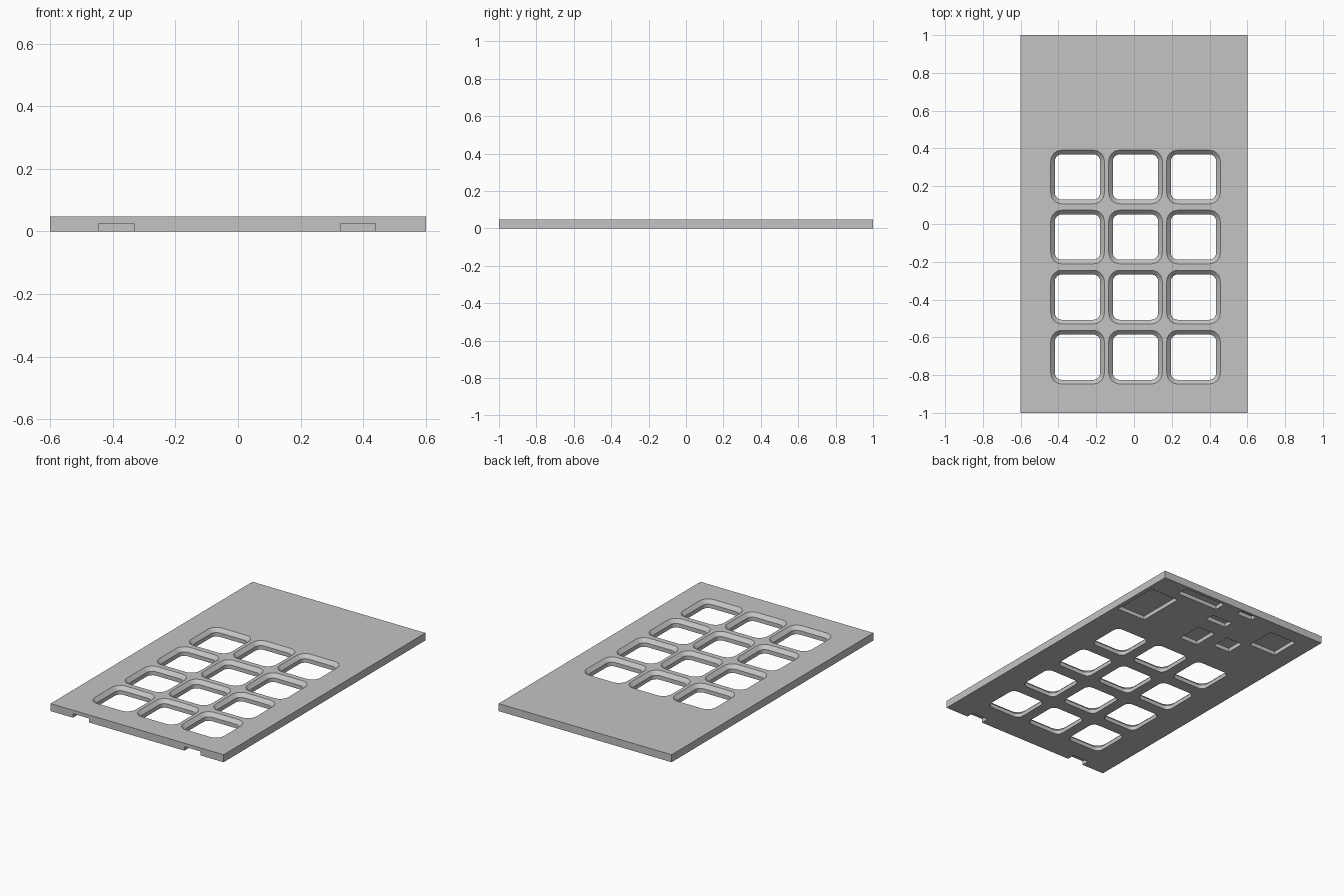
import bpy, bmesh, math

cube = bpy.data.objects.get("Cube")
if cube:
    bpy.data.objects.remove(cube, do_unlink=True)

THICK = 0.047
HALF_DEPTH = 0.025

grey = bpy.data.materials.new("plain grey")
grey.use_nodes = True
colour = (0.55, 0.55, 0.55, 1)
grey.diffuse_color = colour
grey.node_tree.nodes["Principled BSDF"].inputs["Base Color"].default_value = colour


def make_object(name, bm):
    bmesh.ops.recalc_face_normals(bm, faces=bm.faces)
    mesh = bpy.data.meshes.new(name)
    bm.to_mesh(mesh)
    bm.free()
    mesh.materials.append(grey)
    obj = bpy.data.objects.new(name, mesh)
    bpy.context.collection.objects.link(obj)
    return obj


def add_box(bm, x0, x1, y0, y1, z0, z1):
    verts = bmesh.ops.create_cube(bm, size=1)["verts"]
    bmesh.ops.scale(bm, vec=(x1 - x0, y1 - y0, z1 - z0), verts=verts)
    bmesh.ops.translate(bm, vec=((x0 + x1) / 2, (y0 + y1) / 2, (z0 + z1) / 2), verts=verts)


def rounded_ring(bm, cx, cy, half, radius, z, steps=6):
    ring = []
    for corner, (sx, sy) in enumerate([(1, 1), (-1, 1), (-1, -1), (1, -1)]):
        for i in range(steps + 1):
            a = math.pi / 2 * (corner + i / steps)
            ring.append(bm.verts.new((cx + sx * (half - radius) + radius * math.cos(a),
                                      cy + sy * (half - radius) + radius * math.sin(a), z)))
    return ring


def add_key_hole(bm, cx, cy):
    # Straight lower wall, sloping rim at the top
    inner, outer = (0.12, 0.037), (0.142, 0.059)
    levels = [(inner, -0.02), (inner, HALF_DEPTH), (outer, THICK), (outer, THICK + 0.02)]
    rings = [rounded_ring(bm, cx, cy, half, r, z) for (half, r), z in levels]
    for low, high in zip(rings, rings[1:]):
        for i in range(len(low)):
            j = (i + 1) % len(low)
            bm.faces.new((low[i], low[j], high[j], high[i]))
    bm.faces.new(rings[0][::-1])
    bm.faces.new(rings[-1])


# Plate
bm = bmesh.new()
add_box(bm, -0.6, 0.6, -1, 1, 0, THICK)
plate = make_object("keypad_cover_plate", bm)

# Cutters: grid of key openings
bm = bmesh.new()
for col in range(3):
    for row in range(4):
        add_key_hole(bm, -0.299 + 0.307 * col, 0.249 - 0.318 * row)

# Cutters: underside pockets (x0, x1, y0, y1)
pockets = [
    (0.375, 0.575, 0.54, 0.845),
    (0.13, 0.42, 0.905, 0.98),
    (-0.11, 0.0, 0.945, 0.985),
    (-0.045, 0.1, 0.78, 0.84),
    (-0.05, 0.075, 0.515, 0.68),
    (-0.25, -0.135, 0.57, 0.69),
    (-0.48, -0.29, 0.715, 0.905),
]
# Cutters: two clip notches in the front edge
notches = [(-0.445, -0.333, -1.02, -0.95), (0.329, 0.44, -1.02, -0.95)]
for x0, x1, y0, y1 in pockets + notches:
    add_box(bm, x0, x1, y0, y1, -0.02, HALF_DEPTH)
cutter = make_object("cutter", bm)
cutter.hide_render = True

# Cut the plate, keep the result and drop the cutter
cut = plate.modifiers.new("openings", "BOOLEAN")
cut.operation = "DIFFERENCE"
cut.solver = "EXACT"
cut.object = cutter
bpy.context.view_layer.update()
evaluated = plate.evaluated_get(bpy.context.evaluated_depsgraph_get())
result = bpy.data.meshes.new_from_object(evaluated)
plate.modifiers.clear()
plate.data = result
bpy.data.objects.remove(cutter, do_unlink=True)

# Smooth rounded corners, crisp edges
bpy.ops.object.select_all(action="DESELECT")
plate.select_set(True)
bpy.context.view_layer.objects.active = plate
bpy.ops.object.shade_smooth_by_angle(angle=math.radians(30))
